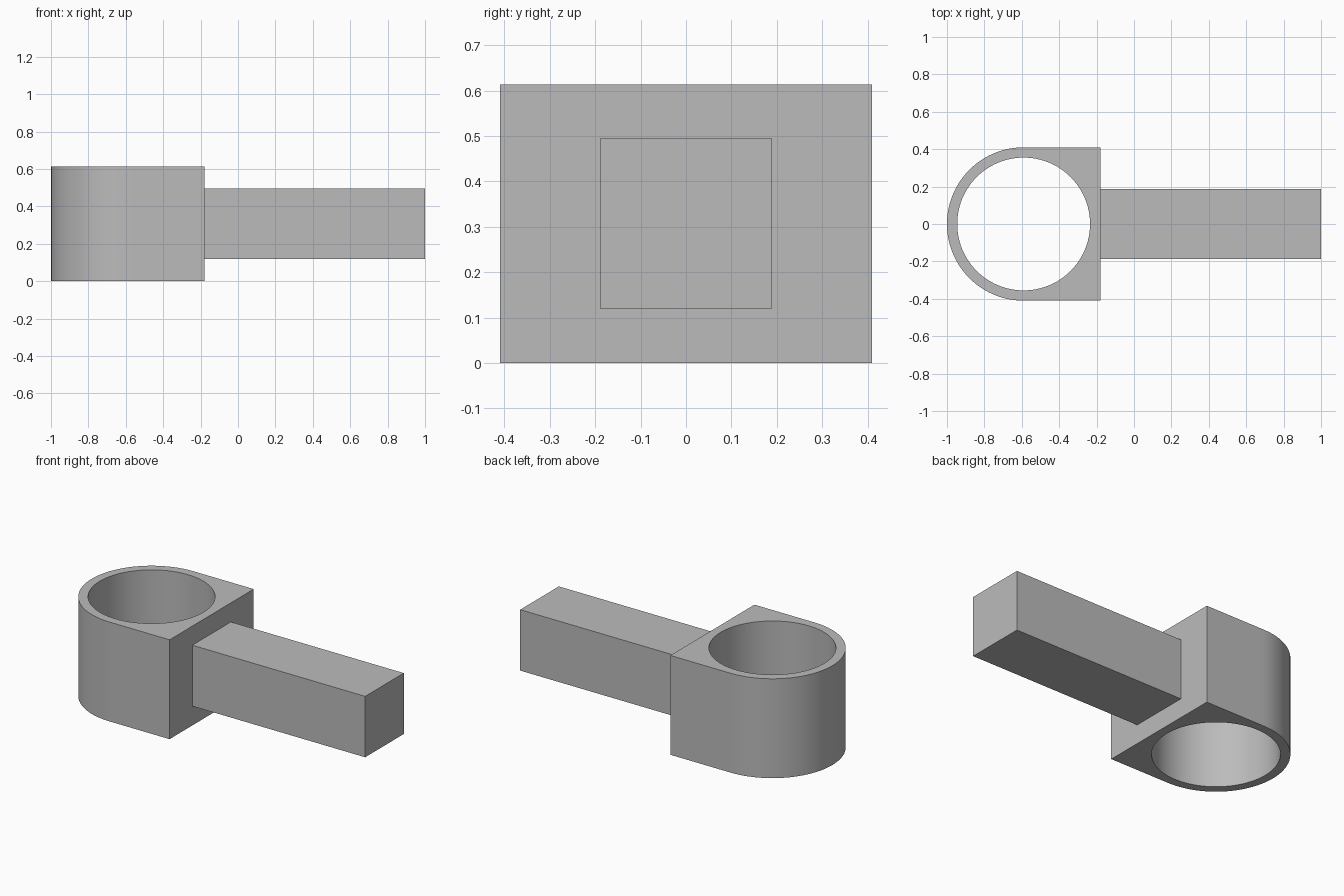
import bpy, bmesh, math

if "Cube" in bpy.data.objects:
    bpy.data.objects.remove(bpy.data.objects["Cube"])

grey = bpy.data.materials.new("plain grey")
grey.diffuse_color = (0.5, 0.5, 0.5, 1)
grey.use_nodes = True
grey.node_tree.nodes["Principled BSDF"].inputs["Base Color"].default_value = grey.diffuse_color

CX, R, HOLE, H = -0.59, 0.41, 0.355, 0.613
N = 96  # multiple of 8, so the square corners fall on a segment


def finish(bm, name):
    bmesh.ops.recalc_face_normals(bm, faces=bm.faces)
    mesh = bpy.data.meshes.new(name)
    bm.to_mesh(mesh)
    bm.free()
    mesh.materials.append(grey)
    obj = bpy.data.objects.new(name, mesh)
    bpy.context.collection.objects.link(obj)
    return obj


# Collar: round on the left, square on the right, with a round through hole
bm = bmesh.new()
rings = []
for i in range(N):
    a = 2 * math.pi * i / N
    c, s = math.cos(a), math.sin(a)
    reach = R / max(c, abs(s)) if c > 0 else R
    rings.append([bm.verts.new((CX + r * c, r * s, z))
                  for r, z in ((HOLE, 0), (reach, 0), (reach, H), (HOLE, H))])
for i in range(N):
    p, q = rings[i], rings[(i + 1) % N]
    for j in range(4):
        k = (j + 1) % 4
        bm.faces.new((p[j], q[j], q[k], p[k]))
collar = finish(bm, "collar")
bpy.context.view_layer.objects.active = collar
collar.select_set(True)
bpy.ops.object.shade_smooth_by_angle(angle=math.radians(30))

# Arm: square bar butted against the flat side of the collar
x0, x1, z0, z1, half = CX + R, 1.0, 0.119, 0.495, 0.188
bm = bmesh.new()
bmesh.ops.create_cube(bm, size=1)
for v in bm.verts:
    v.co = ((x0 + x1) / 2 + v.co.x * (x1 - x0), v.co.y * 2 * half,
            (z0 + z1) / 2 + v.co.z * (z1 - z0))
finish(bm, "arm")
